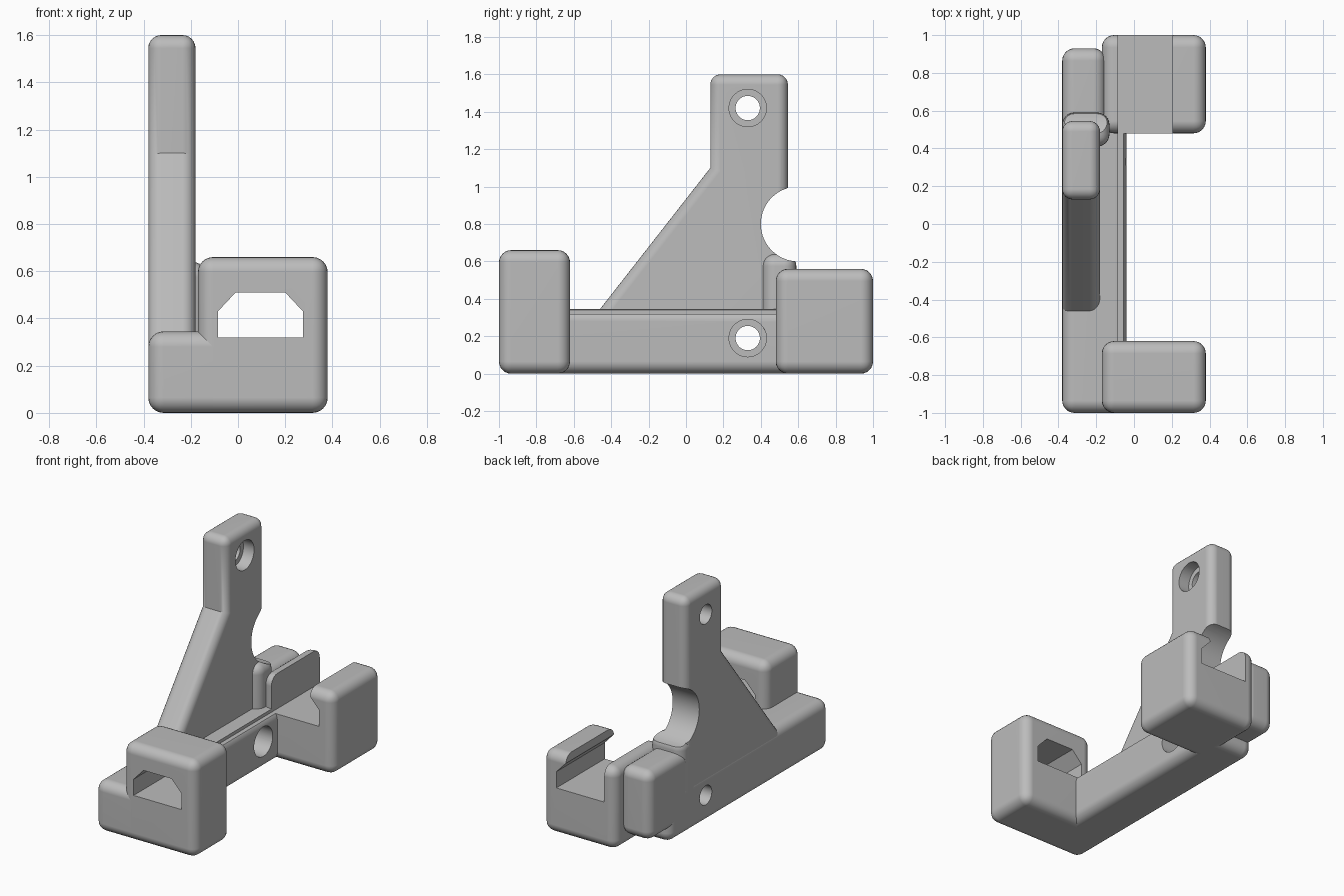
import bpy
import bmesh
import math
from mathutils import Vector

cube = bpy.data.objects.get("Cube")
if cube:
    bpy.data.objects.remove(cube, do_unlink=True)

GREY = (0.5, 0.5, 0.5, 1)
mat = bpy.data.materials.new("plain grey")
mat.use_nodes = True
mat.diffuse_color = GREY
mat.node_tree.nodes["Principled BSDF"].inputs["Base Color"].default_value = GREY

FILLET = 0.065


def finish(name, bm):
    bmesh.ops.recalc_face_normals(bm, faces=bm.faces[:])
    mesh = bpy.data.meshes.new(name)
    bm.to_mesh(mesh)
    bm.free()
    mesh.materials.append(mat)
    obj = bpy.data.objects.new(name, mesh)
    bpy.context.collection.objects.link(obj)
    return obj


def extrude(name, points, direction, fillet=0, keep_sharp=lambda edge: False):
    """Extrude a closed outline, then round every edge that is not kept sharp."""
    bm = bmesh.new()
    face = bm.faces.new([bm.verts.new(p) for p in points])
    ext = bmesh.ops.extrude_face_region(bm, geom=[face])
    verts = [g for g in ext["geom"] if isinstance(g, bmesh.types.BMVert)]
    bmesh.ops.translate(bm, verts=verts, vec=direction)
    bmesh.ops.recalc_face_normals(bm, faces=bm.faces[:])
    if fillet:
        edges = [e for e in bm.edges if not keep_sharp(e)]
        bmesh.ops.bevel(bm, geom=edges, offset=fillet, segments=6,
                        profile=0.5, affect="EDGES", clamp_overlap=True)
    return finish(name, bm)


def block(name, x, y, z, fillet=FILLET):
    outline = [(x[0], y[0], z[0]), (x[1], y[0], z[0]),
               (x[1], y[1], z[0]), (x[0], y[1], z[0])]
    return extrude(name, outline, (0, 0, z[1] - z[0]), fillet)


def rod(name, x, y, z, radius):
    """Cylinder lying along x."""
    ring = [(x[0], y + radius * math.cos(a), z + radius * math.sin(a))
            for a in (math.tau * i / 64 for i in range(64))]
    return extrude(name, ring, (x[1] - x[0], 0, 0))


# Solid parts
base = block("base_rail", (-0.38, -0.04), (-1, 0.72), (0, 0.345))
front = block("front_block", (-0.17, 0.38), (-1, -0.62), (0, 0.66))
back = block("back_block", (-0.17, 0.38), (0.48, 1), (0, 0.56))
rear = block("rear_side_block", (-0.38, -0.15), (0.5, 0.93), (0.09, 0.56))
collar = block("plate_collar", (-0.38, -0.13), (0.41, 0.59), (0.2, 0.64))

# Upright plate with a sloping front edge
side = [(-0.495, 0.3), (0.545, 0.3), (0.545, 1.6), (0.13, 1.6), (0.13, 1.1)]


def plate_sharp(edge):
    a, b = (v.co for v in edge.verts)
    across = abs(a.x - b.x) > 0.1
    return max(a.z, b.z) < 0.31 or (across and a.z < 1.5)


plate = extrude("upright_plate", [(-0.38, y, z) for y, z in side],
                (0.2, 0, 0), 0.055, plate_sharp)

# Cutters: long slot, its opening in the back block, screw holes, round notch
slot = [(-0.085, 0.32), (0.275, 0.32), (0.275, 0.43),
        (0.2, 0.51), (-0.01, 0.51), (-0.085, 0.43)]
slot_cut = extrude("slot_cutter", [(x, -1.2, z) for x, z in slot], (0, 2.4, 0))
open_cut = block("slot_opening_cutter", (-0.085, 0.205), (0.3, 1.2), (0.32, 0.8), 0)
notch_cut = rod("notch_cutter", (-0.6, 0.1), 0.6, 0.8, 0.2)
low_hole = rod("lower_hole_cutter", (-0.6, 0.1), 0.33, 0.19, 0.065)
low_bore = rod("lower_bore_cutter", (-0.26, 0.1), 0.33, 0.19, 0.1)
top_hole = rod("upper_hole_cutter", (-0.6, 0.1), 0.33, 1.42, 0.065)
top_bore = rod("upper_bore_cutter", (-0.26, 0.1), 0.33, 1.42, 0.1)

cuts = {
    base: [slot_cut, low_hole, low_bore],
    front: [slot_cut],
    back: [slot_cut, open_cut],
    rear: [],
    collar: [notch_cut],
    plate: [notch_cut, top_hole, top_bore],
}

for part, cutters in cuts.items():
    bpy.ops.object.select_all(action="DESELECT")
    part.select_set(True)
    bpy.context.view_layer.objects.active = part
    for cutter in cutters:
        mod = part.modifiers.new("cut", "BOOLEAN")
        mod.operation = "DIFFERENCE"
        mod.solver = "EXACT"
        mod.object = cutter
        bpy.ops.object.modifier_apply(modifier=mod.name)
    bpy.ops.object.shade_smooth_by_angle(angle=math.radians(30))
    weighted = part.modifiers.new("flat face normals", "WEIGHTED_NORMAL")
    weighted.keep_sharp = True

for cutter in {c for group in cuts.values() for c in group}:
    bpy.data.objects.remove(cutter, do_unlink=True)
